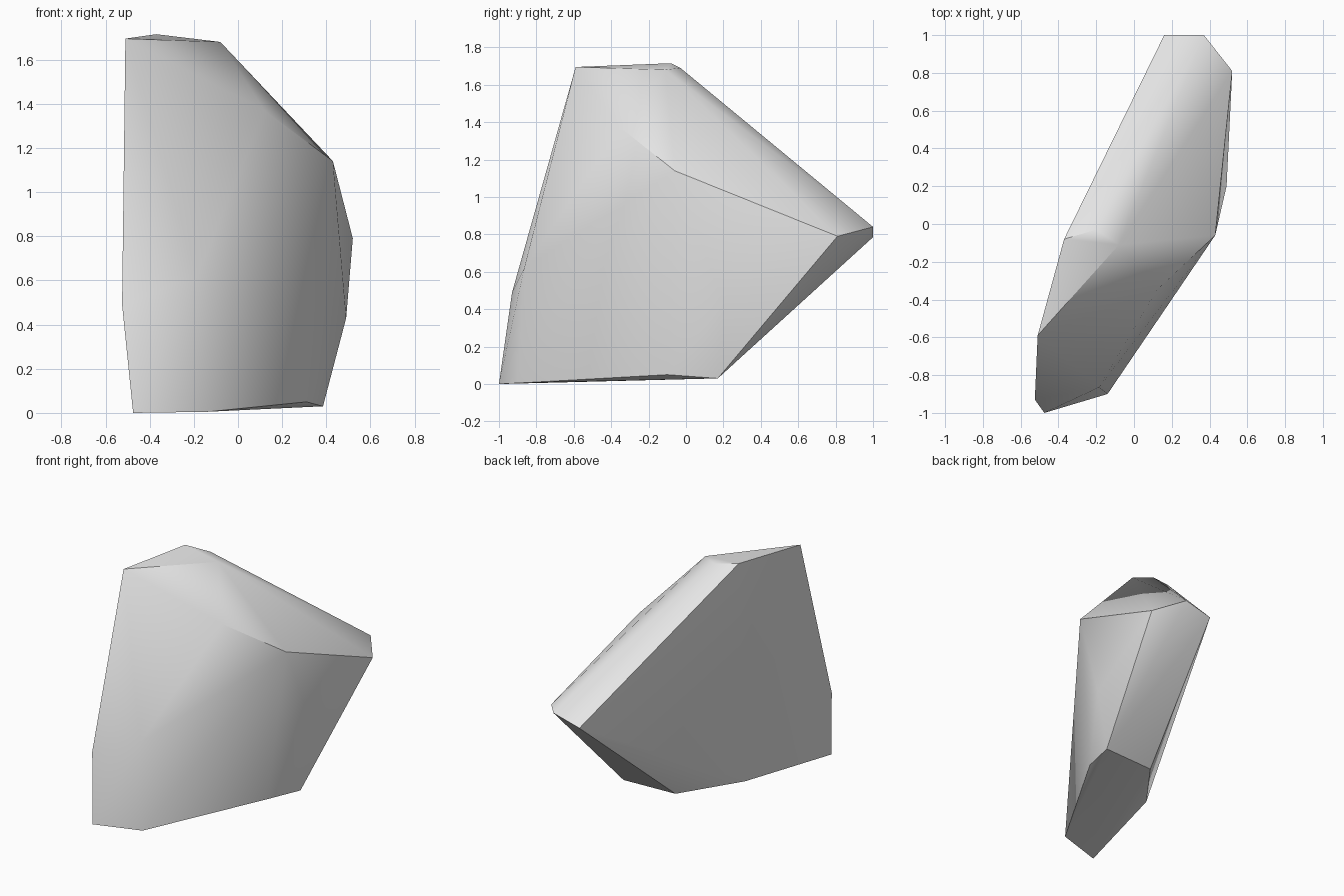
import bpy
import bmesh
import math

cube = bpy.data.objects.get("Cube")
if cube:
    bpy.data.objects.remove(cube, do_unlink=True)

# One plain stone colour
stone = bpy.data.materials.new("pale_grey_stone")
stone.use_nodes = True
colour = (0.8, 0.8, 0.8, 1.0)
stone.diffuse_color = colour
stone.node_tree.nodes["Principled BSDF"].inputs["Base Color"].default_value = colour

# Corners of the chipped boulder
crown = [(-0.51, -0.59, 1.695), (-0.37, -0.08, 1.715),
         (-0.20, -0.03, 1.69), (-0.08, -0.11, 1.68)]
shoulder = [(0.12, -0.35, 1.37), (0.43, -0.06, 1.14)]
rear_tip = [(0.52, 0.81, 0.79), (0.37, 1.0, 0.84), (0.16, 1.0, 0.785)]
flanks = [(-0.525, -0.93, 0.49), (-0.185, -0.865, 0.62), (0.49, 0.20, 0.43)]
base = [(-0.475, -1.0, 0.0), (-0.14, -0.90, 0.005), (0.31, -0.10, 0.05),
        (0.385, 0.17, 0.03), (-0.02, 0.15, 0.03), (-0.31, -0.24, 0.05)]

# Wrap the corners in a faceted skin
bm = bmesh.new()
for point in crown + shoulder + rear_tip + flanks + base:
    bm.verts.new(point)
hull = bmesh.ops.convex_hull(bm, input=bm.verts)
loose = [v for v in bm.verts if not v.link_faces]
bmesh.ops.delete(bm, geom=loose, context='VERTS')
bmesh.ops.recalc_face_normals(bm, faces=bm.faces)

mesh = bpy.data.meshes.new("boulder")
bm.to_mesh(mesh)
bm.free()
mesh.materials.append(stone)
boulder = bpy.data.objects.new("boulder", mesh)
bpy.context.collection.objects.link(boulder)

# Soft worn facets with crisp chipped edges
bpy.context.view_layer.objects.active = boulder
boulder.select_set(True)
bpy.ops.object.shade_smooth_by_angle(angle=math.radians(35))
